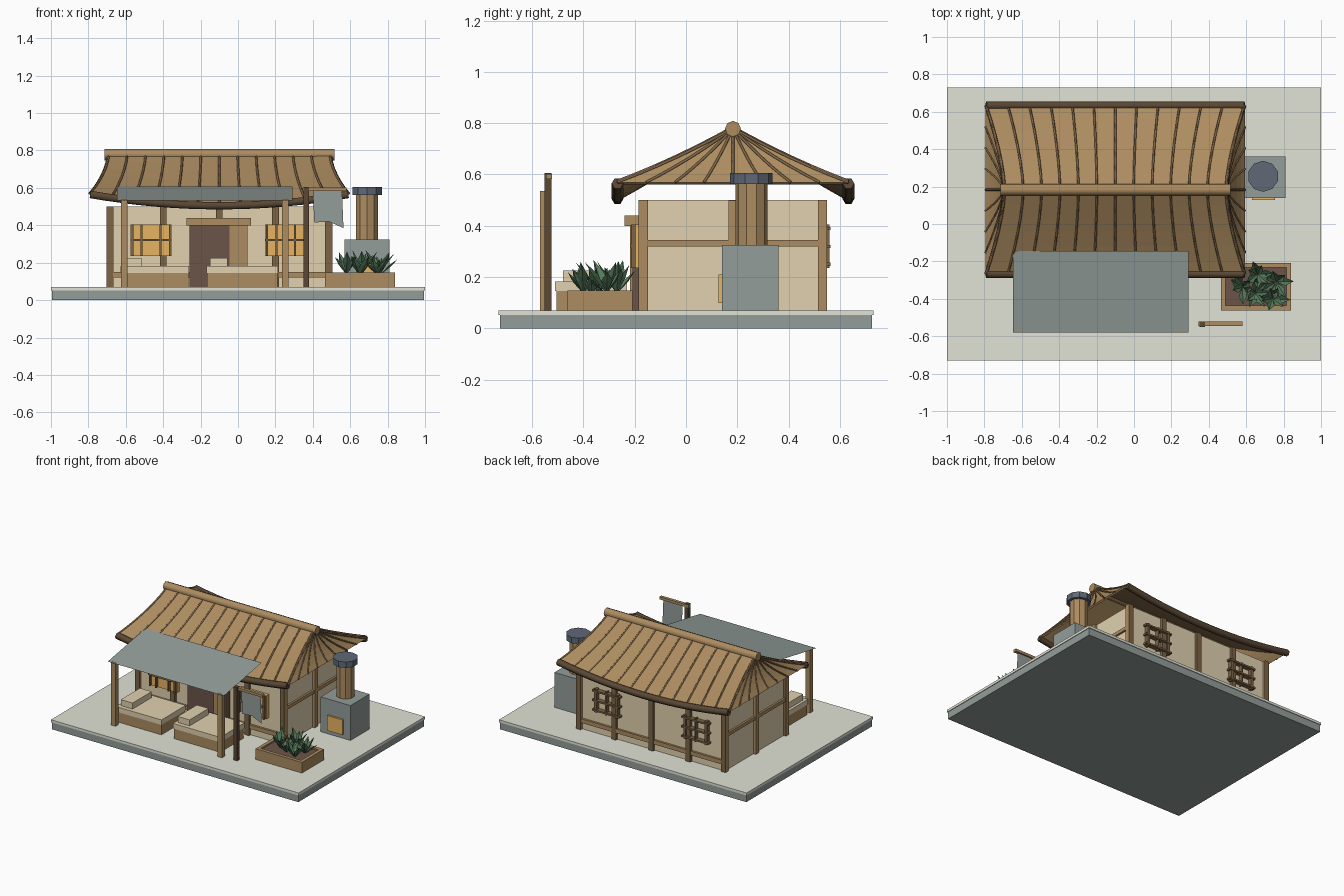
import bpy, bmesh, math, random
from mathutils import Vector, Matrix

if "Cube" in bpy.data.objects:
    bpy.data.objects.remove(bpy.data.objects["Cube"])
random.seed(4)


def material(name, code):
    rgb = [(int(code[i:i + 2], 16) / 255) ** 2.2 for i in (0, 2, 4)] + [1]
    m = bpy.data.materials.new(name)
    m.use_nodes = True
    m.diffuse_color = rgb
    m.node_tree.nodes["Principled BSDF"].inputs["Base Color"].default_value = rgb
    return m


STONE = material("pale stone", "E0E2D5")
SLATE = material("slate grey", "919C98")
CREAM = material("cream plaster", "E0D0AE")
WOOD = material("tan wood", "AB8B60")
BROWN = material("brown timber", "7C6448")
DARK = material("dark wood", "5A4937")
DOOR = material("door shadow", "6A564A")
AMBER = material("amber glow", "EDB766")
CAP = material("iron blue", "606875")
LEAF = material("leaf green", "567A5C")


def finish(name, bm, mat):
    bmesh.ops.recalc_face_normals(bm, faces=bm.faces)
    me = bpy.data.meshes.new(name)
    bm.to_mesh(me)
    bm.free()
    me.materials.append(mat)
    ob = bpy.data.objects.new(name, me)
    bpy.context.collection.objects.link(ob)
    return ob


def boxes(name, mat, *extents):
    """One object from boxes given as x0, x1, y0, y1, z0, z1."""
    bm = bmesh.new()
    for x0, x1, y0, y1, z0, z1 in extents:
        size = Matrix.Diagonal((x1 - x0, y1 - y0, z1 - z0, 1))
        move = Matrix.Translation(((x0 + x1) / 2, (y0 + y1) / 2, (z0 + z1) / 2))
        bmesh.ops.create_cube(bm, size=1, matrix=move @ size)
    return finish(name, bm, mat)


def drum(name, mat, x, y, z0, z1, r, sides):
    bm = bmesh.new()
    bmesh.ops.create_cone(bm, cap_ends=True, segments=sides, radius1=r, radius2=r, depth=z1 - z0,
                          matrix=Matrix.Translation((x, y, (z0 + z1) / 2)))
    return finish(name, bm, mat)


def tubes(name, mat, paths, r, res=0):
    cu = bpy.data.curves.new(name, "CURVE")
    cu.dimensions = "3D"
    cu.bevel_depth, cu.bevel_resolution, cu.use_fill_caps = r, res, True
    for path in paths:
        sp = cu.splines.new("POLY")
        sp.points.add(len(path) - 1)
        for p, co in zip(sp.points, path):
            p.co = (*co, 1)
    cu.materials.append(mat)
    ob = bpy.data.objects.new(name, cu)
    bpy.context.collection.objects.link(ob)
    return ob


def grid(name, mat, func, nu, nv, thick=0):
    """Surface from func(u, v) with u in -1..1 and v in 0..1."""
    bm = bmesh.new()
    rows = [[bm.verts.new(func(2 * i / nu - 1, j / nv)) for i in range(nu + 1)] for j in range(nv + 1)]
    for a, b in zip(rows, rows[1:]):
        for i in range(nu):
            bm.faces.new((a[i], a[i + 1], b[i + 1], b[i]))
    bmesh.ops.remove_doubles(bm, verts=bm.verts, dist=0.0005)
    ob = finish(name, bm, mat)
    if thick:
        mod = ob.modifiers.new("thickness", "SOLIDIFY")
        mod.thickness, mod.offset = thick, 0
    return ob


# Ground slab
boxes("foundation", SLATE, (-.995, .995, -.725, .725, 0, .052))
boxes("paving", STONE, (-1, 1, -.73, .73, .052, .07))

# House body and timber frame; corner posts carry lighter trim on the ends
CX, CY, G = -.1, .183, .07
boxes("walls", CREAM, (-.685, .485, -.165, .53, G, .5))
boxes("wall_posts", BROWN, *[(x - .018, x + .018, y - .018, y + .018, G, .5)
                             for x in (-.685, -.4, -.1, .2, .485) for y in (-.167, .532)])
boxes("end_posts", WOOD, *[(x - .019, x + .019, y - .017, y + .017, G, .499)
                           for x in (-.685, .485) for y in (-.167, CY, .532)])
boxes("side_rails", WOOD, *[(x - .012, x + .012, -.15, .515, .32, .345) for x in (-.687, .487)])
boxes("long_rails", WOOD, *[(-.685, .485, y - .013, y + .013, .12, .15) for y in (-.167, .532)])

# Doorway with sliding panel and lintel
boxes("doorway", DOOR, (-.26, .05, -.21, -.16, G, .4))
boxes("sliding_door", WOOD, (-.045, .05, -.218, -.2, G, .4))
boxes("door_lintel", WOOD, (-.275, .07, -.24, -.165, .4, .44))

# Windows: glowing panes in front, framed lattices front and back
for wx, side in ((-.465, "left"), (.255, "right")):
    boxes("window_glow_" + side, AMBER, (wx - .11, wx + .11, -.195, -.16, .235, .405))
    bars = [(wx + d - .005, wx + d + .005, -.215, -.19, .235, .405) for d in (-.1, -.05, .05, .1)]
    boxes("window_frame_front_" + side, BROWN, *bars, (wx - .11, wx + .11, -.218, -.19, .315, .327))
    bars = [(wx + d - w, wx + d + w, .53, .56, .235, .405) for d, w in ((-.085, .01), (0, .005), (.085, .01))]
    rails = [(wx - .11, wx + .11, .53, .564, z - .006, z + .006) for z in (.25, .32, .39)]
    boxes("window_frame_back_" + side, BROWN, *bars, *rails)


# Curved roof: slopes sag at mid eave, ends flare outward
def half_len(v):
    return .59 + .1 * v ** 1.5


def drop(v):
    return .775 - .25 * v + .04 * v * v


def slope(s):
    return lambda u, v: Vector((CX + u * half_len(v), CY + s * .45 * v,
                                drop(v) - .06 * (1 - u * u) * v ** 1.3))


def gable(s):
    return lambda u, v: Vector((CX + s * half_len(v), CY + u * .45 * v, drop(v)))


LIFT = Vector((0, 0, .008))
for s, end in ((-1, "front"), (1, "back")):
    f = slope(s)
    grid("roof_slope_" + end, WOOD, f, 12, 6, .016)
    tubes("roof_ribs_" + end, BROWN,
          [[f(i / 6 - 1, j / 6) + LIFT for j in range(7)] for i in range(13)], .007)
    tubes("eave_beam_" + end, DARK, [[f(i / 8 - 1, 1) for i in range(17)]], .023, 1)
for s, end in ((-1, "right"), (1, "left")):
    f = gable(s)
    grid("roof_end_" + end, WOOD, f, 8, 6, .012)
    out = Vector((s * .005, 0, .004))
    tubes("roof_end_ribs_" + end, BROWN,
          [[f(i / 4 - 1, j / 6) + out for j in range(7)] for i in range(9)], .006)
tubes("ridge_beam", WOOD, [[(-.713, CY, .778), (.515, CY, .778)]], .031, 2)

# Awning sheet on two posts
grid("awning", SLATE, lambda u, v: (-.177 + .469 * u, -.58 + .435 * v, .532 + .076 * v), 1, 1)
boxes("awning_posts", WOOD, *[(x - .018, x + .018, -.57, -.535, G, .535) for x in (-.608, .252)])

# Benches with cushions and pillows
for x0, x1, side in ((-.625, -.265, "right"), (-.165, .21, "left")):
    boxes("bench_" + side, WOOD, (x0, x1, -.505, -.235, G, .145))
    boxes("cushion_" + side, CREAM, (x0 - .004, x1 + .004, -.51, -.23, .145, .182))
    boxes("pillow_" + side, CREAM, (x0 + .015, x0 + .11, -.48, -.26, .182, .226))

# Sign pole, arm and notched cloth banner
boxes("banner_pole", DARK, (.35, .38, -.552, -.524, G, .605))
boxes("banner_arm", WOOD, (.345, .58, -.545, -.522, .583, .602))
grid("banner", SLATE, lambda u, v: (.478 + u * .078 + .008 * v * v, -.533,
                                    .585 - v * (.165 + .02 * abs(u) + .015 * u)), 2, 1)

# Stove with fire door, chimney and cap
boxes("stove", SLATE, (.57, .81, .14, .36, G, .325))
boxes("stove_door", AMBER, (.63, .755, .127, .14, .1, .21))
drum("chimney", WOOD, .69, .255, .325, .565, .062, 10)
drum("chimney_cap", CAP, .69, .255, .562, .605, .083, 10)

# Planter box
boxes("planter", WOOD, (.465, .84, -.462, -.437, G, .148), (.465, .84, -.233, -.208, G, .148),
      (.465, .49, -.437, -.233, G, .148), (.815, .84, -.437, -.233, G, .148))
boxes("soil", DOOR, (.49, .815, -.437, -.233, G, .138))

# Spiky plants made of folded leaves
bm = bmesh.new()
for px, py in ((.58, -.34), (.66, -.27), (.65, -.37), (.76, -.31), (.74, -.4)):
    for k in range(7):
        a = k * math.tau / 7 + random.uniform(-.3, .3)
        reach, height = random.uniform(.05, .1), random.uniform(.08, .135)
        d, w = Vector((math.cos(a), math.sin(a), 0)), Vector((-math.sin(a), math.cos(a), 0)) * .022
        base = Vector((px, py, .135))
        mid = base + d * reach * .5 + Vector((0, 0, height * .6))
        tip = base + d * reach + Vector((0, 0, height))
        fold = mid + d * .01 - Vector((0, 0, .006))
        b, l, r, t, c = [bm.verts.new(p) for p in (base, mid + w, mid - w, tip, fold)]
        for tri in ((b, c, l), (b, r, c), (l, c, t), (c, r, t)):
            bm.faces.new(tri)
finish("plants", bm, LEAF)
